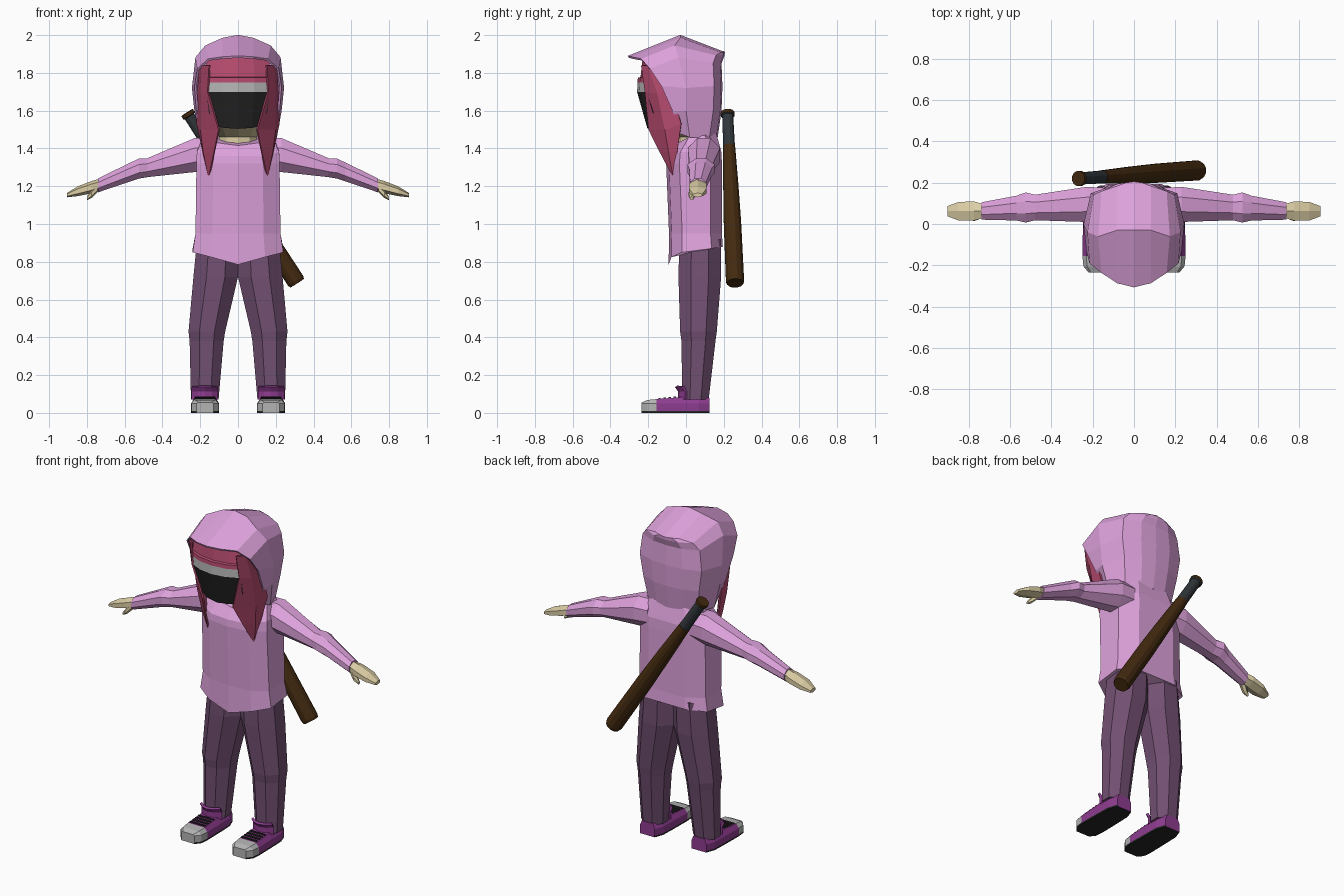
import bpy, bmesh, math
from mathutils import Vector

if "Cube" in bpy.data.objects:
    bpy.data.objects.remove(bpy.data.objects["Cube"])


def mat(name, hexa):
    m = bpy.data.materials.new(name)
    c = [int(hexa[i:i + 2], 16) / 255 for i in (0, 2, 4)]
    m.diffuse_color = [v / 12.92 if v < .04045 else ((v + .055) / 1.055) ** 2.4 for v in c] + [1]
    m.use_nodes = True
    m.node_tree.nodes["Principled BSDF"].inputs["Base Color"].default_value = m.diffuse_color
    return m


PINK, PANTS = mat("pink_cloth", "DEA2DC"), mat("plum_trousers", "72507 2".replace(" ", ""))
HAIR, SKIN = mat("rose_hair", "B84C70"), mat("skin", "DDCFA6")
BLACK, GREY = mat("black", "262626"), mat("light_grey", "B4B4B4")
SHOE, WOOD, GRIP = mat("purple_shoe", "8E3C90"), mat("dark_wood", "432A10"), mat("grip_tape", "30363A")


def loft(name, rows, mats, closed=True, rule=None, thick=0):
    """Skin rows of points; closed rows get end caps; rule picks a material from a face."""
    bm = bmesh.new()
    vs = [[bm.verts.new(p) for p in r] for r in rows]
    n = len(rows[0])
    for a, b in zip(vs, vs[1:]):
        for i in range(n if closed else n - 1):
            j = (i + 1) % n
            bm.faces.new((a[i], a[j], b[j], b[i]))
    if closed:
        bm.faces.new(vs[0])
        bm.faces.new(vs[-1])
    bmesh.ops.remove_doubles(bm, verts=bm.verts, dist=.0005)
    bmesh.ops.recalc_face_normals(bm, faces=bm.faces)
    if rule:
        for f in bm.faces:
            f.material_index = rule(f.calc_center_median())
    me = bpy.data.meshes.new(name)
    bm.to_mesh(me)
    bm.free()
    for m in mats:
        me.materials.append(m)
    ob = bpy.data.objects.new(name, me)
    bpy.context.collection.objects.link(ob)
    if thick:
        s = ob.modifiers.new("thickness", 'SOLIDIFY')
        s.thickness, s.offset = thick, 0
    return ob


def ring(c, a, b, u, v, n=8):
    """Flat-sided n-gon round c with half widths a along u and b along v."""
    k = 1 / math.cos(math.pi / n)
    c, u, v = Vector(c), Vector(u), Vector(v)
    ang = [2 * math.pi * (i + .5) / n for i in range(n)]
    return [c + u * a * k * math.cos(t) + v * b * k * math.sin(t) for t in ang]


def arc_rows(rows, cx=0, bow=.05, lift=0):
    """Rows (z, half width, front y) bowed backwards at the sides."""
    ts = (-1, -.5, 0, .5, 1)
    return [[(cx + w * t, y + bow * t * t, z + (lift * t * t if i == len(rows) - 1 else 0)) for t in ts]
            for i, (z, w, y) in enumerate(rows)]


X, Y, Z = (1, 0, 0), (0, 1, 0), (0, 0, 1)


def mirror(half):
    return half + [(-x, y, z) for x, y, z in reversed(half[:-1])]


# Hood: arches from the opening, over the crown, to the back
arches = [
    [(.17, -.03, 1.48), (.215, -.07, 1.6), (.225, -.13, 1.73), (.21, -.19, 1.82),
     (.155, -.235, 1.87), (.08, -.285, 1.88), (0, -.305, 1.885)],
    [(.2, .02, 1.46), (.225, 0, 1.6), (.238, 0, 1.72), (.22, -.04, 1.88),
     (.17, -.06, 1.94), (.08, -.03, 1.98), (0, -.03, 1.995)],
    [(.165, .12, 1.46), (.185, .14, 1.6), (.205, .145, 1.73), (.19, .14, 1.85),
     (.155, .155, 1.89), (.08, .18, 1.905), (0, .19, 1.91)]]
arches.append([(x * .5, min(y + .035, .195), z) for x, y, z in arches[2]])
arches.append([(0, min(y + .042, .2), z) for x, y, z in arches[2]])
loft("hood", [mirror(a) for a in arches], [PINK], False, thick=.012)

# Head and neck
head = [(1.38, .1, -.04, .14), (1.46, .1, -.04, .14), (1.515, .135, -.19, .13),
        (1.7, .165, -.235, .15), (1.75, .165, -.235, .15), (1.85, .15, -.2, .13), (1.92, .08, -.1, .08)]
loft("head", [ring((0, (f + b) / 2, z), w, (b - f) / 2, X, Y, 10) for z, w, f, b in head],
     [SKIN, HAIR], rule=lambda c: int(c.z > 1.75))

# Face mask with grey upper band, and the fringe above it
loft("face_mask", arc_rows([(1.75, .165, -.252), (1.70, .165, -.255), (1.505, .145, -.2)], lift=.02),
     [BLACK, GREY], False, lambda c: int(c.z > 1.7), .008)
loft("fringe", arc_rows([(1.885, .16, -.225), (1.775, .175, -.238), (1.772, .175, -.252), (1.75, .175, -.252)]),
     [HAIR], False, thick=.008)

# Jumper body: ten-sided rings with a pointed front hem
def body_ring(zs, w, f, b):
    half = [(0, f), (.6 * w, f + .015), (w, f + .07), (w, b - .06), (.55 * w, b), (0, b)]
    pts = [(x, y, z) for (x, y), z in zip(half, zs)]
    return pts + [(-x, y, z) for x, y, z in reversed(pts[1:-1])]


loft("jumper_body", [
    body_ring((.785, .825, .85, .87, .88, .88), .24, -.092, .195),
    body_ring([.95] * 6, .225, -.09, .19),
    body_ring([1.32] * 6, .22, -.105, .19),
    body_ring((1.36, 1.36, 1.38, 1.39, 1.38, 1.38), .218, -.1, .188),
    body_ring((1.415, 1.43, 1.46, 1.47, 1.48, 1.48), .185, -.055, .16)], [PINK])

# Bat slung across the back
p0, p1 = Vector((-.27, .22, 1.59)), Vector((.313, .26, .687))
d = (p1 - p0).normalized()
u = d.cross(Vector(Y)).normalized()
bat = [(0, .036), (.018, .036), (.022, .029), (.2, .031), (.201, .032),
       (.42, .04), (.65, .046), (.985, .048), (1, .043)]
loft("bat", [ring(p0.lerp(p1, t), r, r, u, d.cross(u), 12) for t, r in bat], [WOOD, GRIP],
     rule=lambda c: int(.02 < (c - p0).dot(d) / (p1 - p0).length < .2))

for side, s in (("right", -1), ("left", 1)):
    # Hair lock: back edge, outer bend, front edge, running to a point
    lock = [[(.2, -.15, 1.84), (.19, -.2, 1.84), (.15, -.235, 1.84)],
            [(.212, -.07, 1.69), (.195, -.15, 1.69), (.158, -.215, 1.7)],
            [(.215, -.025, 1.53), (.195, -.11, 1.5), (.1, -.195, 1.5)],
            [(.185, -.045, 1.39), (.18, -.09, 1.38), (.125, -.135, 1.38)],
            [(.153, -.065, 1.245)] * 3]
    loft(side + "_hair_lock", [[(x * s, y, z) for x, y, z in r] for r in lock], [HAIR], False, thick=.01)

    # Sleeve with elbow bulge
    sleeve = [(.14, .095, 1.37, .08, .085), (.23, .095, 1.365, .085, .09), (.48, .08, 1.298, .062, .05),
              (.525, .08, 1.293, .073, .053), (.57, .077, 1.275, .06, .05), (.74, .063, 1.205, .042, .037)]
    loft(side + "_sleeve", [ring((x * s, y, z), a, b, Y, Z) for x, y, z, a, b in sleeve], [PINK])

    # Hand and thumb
    hand = [(.73, .063, 1.208, .034, .028), (.775, .063, 1.195, .046, .028),
            (.85, .062, 1.173, .045, .022), (.905, .062, 1.153, .024, .01)]
    loft(side + "_hand", [ring((x * s, y, z), a, b, Y, Z, 6) for x, y, z, a, b in hand], [SKIN])
    thumb = [(.745, .045, 1.19, .02), (.775, .032, 1.158, .018), (.8, .03, 1.135, .008)]
    loft(side + "_thumb", [ring((x * s, y, z), r, r, Y, Z, 6) for x, y, z, r in thumb], [SKIN])

    # Trouser leg
    leg = [(.92, .108, .108, .075, .11), (.72, .118, .118, .073, .113), (.43, .165, .097, .066, .097),
           (.38, .166, .09, .066, .09), (.07, .176, .073, .05, .07)]
    loft(side + "_trouser_leg", [ring((x * s, y, z), a, b, X, Y) for z, x, a, y, b in leg], [PANTS])

    # Shoe: cross-sections from toe to heel; black sole, grey toe cap
    cx = .175 * s
    shoe = [(-.235, .045, .055), (-.205, .07, .068), (-.155, .075, .073),
            (-.03, .073, .083), (.07, .07, .083), (.125, .05, .08)]
    rows = []
    for y, w, h in shoe:
        half = [(w, 0), (w, .01), (w, .05), (w * .75, h)]
        rows.append([(cx + x, y, z) for x, z in half] + [(cx - x, y, z) for x, z in reversed(half)])
    loft(side + "_shoe", rows, [SHOE, GREY, BLACK],
         rule=lambda c: 2 if c.z < .012 else int(c.y < -.155))
    # Tongue cuff
    loft(side + "_shoe_tongue", arc_rows([(.14, .066, -.052), (.115, .066, -.035), (.07, .066, -.035)], cx, .035),
         [SHOE], False, thick=.014)
    # Laces
    for i in range(4):
        y = -.14 + i * .027
        z = .0735 + (y + .155) * .08
        loft(f"{side}_lace_{i + 1}", [ring((cx + e, y, z), .006, .005, Y, Z, 4) for e in (-.052, .052)], [BLACK])
